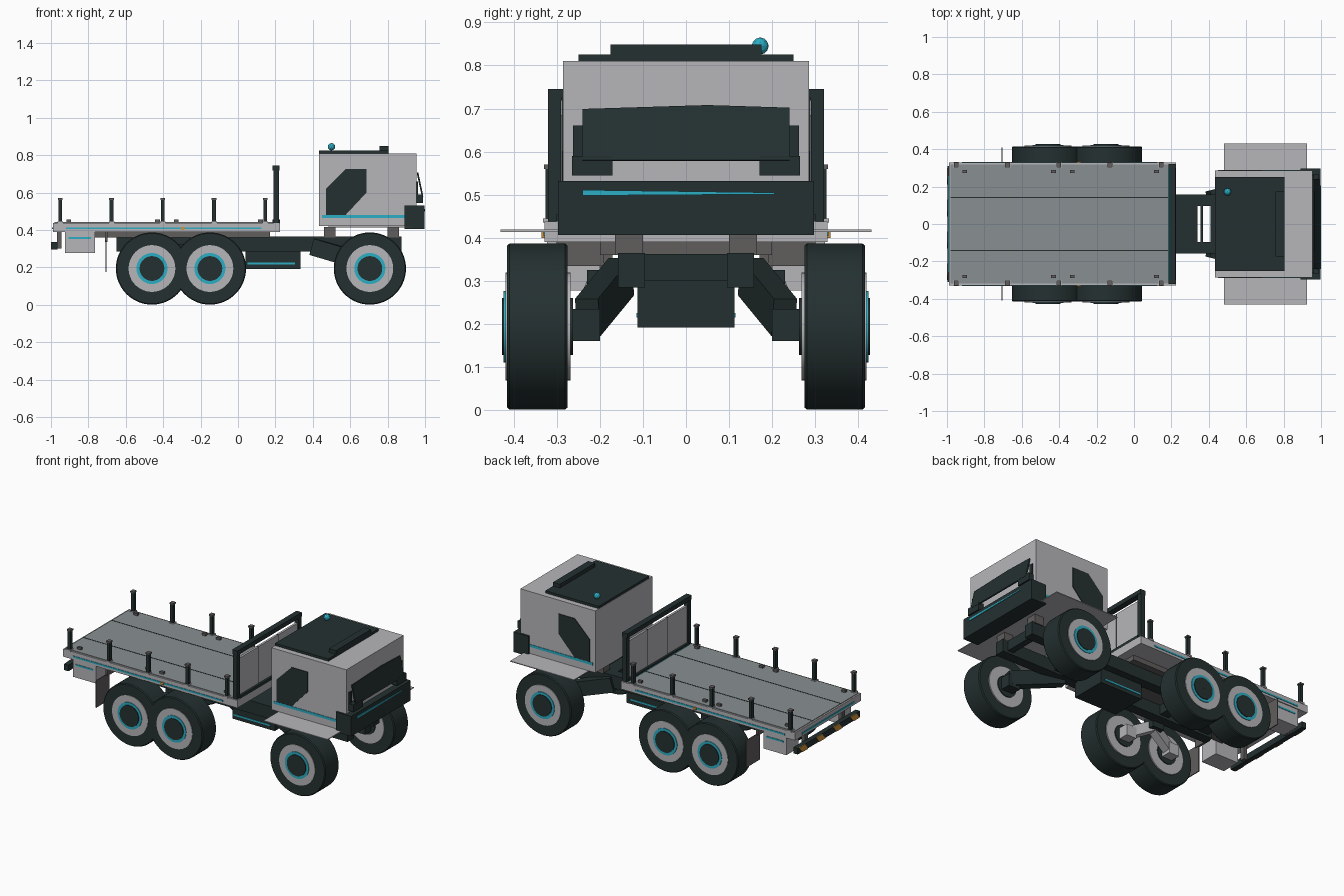
import bpy, bmesh, math
from mathutils import Vector

if "Cube" in bpy.data.objects:
    bpy.data.objects.remove(bpy.data.objects["Cube"])


def material(name, rgb):
    m = bpy.data.materials.new(name)
    m.diffuse_color = (*rgb, 1)
    m.use_nodes = True
    m.node_tree.nodes["Principled BSDF"].inputs["Base Color"].default_value = m.diffuse_color
    return m


LIGHT = material("light_grey_paint", (0.47, 0.47, 0.49))
DECK = material("deck_grey", (0.25, 0.28, 0.29))
DARK = material("dark_green_black", (0.018, 0.030, 0.030))
TEAL = material("teal_trim", (0.025, 0.42, 0.55))
ORANGE = material("orange_marker", (0.65, 0.30, 0.04))
BROWN = material("warm_grey_metal", (0.12, 0.11, 0.11))


def finish(name, bm, mat):
    bmesh.ops.recalc_face_normals(bm, faces=bm.faces)
    me = bpy.data.meshes.new(name)
    bm.to_mesh(me)
    bm.free()
    ob = bpy.data.objects.new(name, me)
    me.materials.append(mat)
    bpy.context.collection.objects.link(ob)
    return ob


def box(name, x, y, z, mat):
    """Box from (min, max) ranges."""
    bm = bmesh.new()
    bmesh.ops.create_cube(bm, size=1)
    for v in bm.verts:
        v.co = [(r[0] + r[1]) / 2 + c * (r[1] - r[0]) for r, c in zip((x, y, z), v.co)]
    return finish(name, bm, mat)


def pair(name, x, y, z, mat):
    """Box on both sides of the vehicle."""
    box(name + "_left", x, y, z, mat)
    box(name + "_right", x, (-y[1], -y[0]), z, mat)


def prism(name, pts, offset, mat):
    """Flat polygon extruded along an offset."""
    bm = bmesh.new()
    f = bm.faces.new([bm.verts.new(p) for p in pts])
    ext = bmesh.ops.extrude_face_region(bm, geom=[f])
    vs = [g for g in ext["geom"] if isinstance(g, bmesh.types.BMVert)]
    bmesh.ops.translate(bm, verts=vs, vec=offset)
    return finish(name, bm, mat)


def beam(name, a, b, width, height, mat):
    """Rectangular bar between two points."""
    a, b = Vector(a), Vector(b)
    d = (b - a).normalized()
    side = d.cross(Vector((0, 0, 1))).normalized() * width / 2
    up = side.cross(d).normalized() * height / 2
    pts = [a + side + up, a - side + up, a - side - up, a + side - up]
    return prism(name, pts, b - a, mat)


def lathe(name, profile, x, z, side, mat, n=48):
    """Closed (radius, distance) profile turned around the wheel axis."""
    bm = bmesh.new()
    rings = []
    for i in range(n):
        t = 2 * math.pi * i / n
        rings.append([bm.verts.new((x + r * math.cos(t), side * y, z + r * math.sin(t)))
                      for r, y in profile])
    m = len(profile)
    for i in range(n):
        p, q = rings[i], rings[(i + 1) % n]
        for j in range(m):
            k = (j + 1) % m
            bm.faces.new((p[j], p[k], q[k], q[j]))
    ob = finish(name, bm, mat)
    bpy.context.view_layer.objects.active = ob
    ob.select_set(True)
    bpy.ops.object.shade_smooth_by_angle(angle=math.radians(30))
    ob.select_set(False)
    return ob


def ring(r0, r1, y0, y1):
    return [(r0, y0), (r1, y0), (r1, y1), (r0, y1)]


# Wheels
for axle, x in (("front", 0.705), ("middle", -0.15), ("rear", -0.46)):
    for side in (-1, 1):
        tag = f"{axle}_{'left' if side > 0 else 'right'}"
        tyre = [(0.12, 0.275), (0.188, 0.275), (0.193, 0.281), (0.193, 0.409),
                (0.188, 0.415), (0.12, 0.415)]
        lathe("tyre_" + tag, tyre, x, 0.194, side, DARK, 64)
        lathe("rim_" + tag, ring(0.001, 0.125, 0.268, 0.419), x, 0.194, side, LIGHT)
        lathe("rim_ring_" + tag, ring(0.06, 0.083, 0.415, 0.423), x, 0.194, side, TEAL)
        lathe("hub_" + tag, ring(0.001, 0.066, 0.262, 0.427), x, 0.194, side, DARK)

# Chassis
pair("chassis_rail", (-0.65, 0.875), (0.095, 0.158), (0.285, 0.365), DARK)
for i, (a, b) in enumerate(((-0.62, -0.55), (-0.33, -0.27), (0.0, 0.34),
                            (0.355, 0.368), (0.41, 0.5), (0.8, 0.84))):
    box(f"cross_member_{i}", (a, b), (-0.1, 0.1), (0.30, 0.362), DARK)
box("under_tank", (0.04, 0.335), (-0.112, 0.112), (0.192, 0.345), DARK)
pair("tank_stripe", (0.05, 0.305), (0.111, 0.115), (0.215, 0.225), TEAL)
pair("cab_mount_front", (0.80, 0.86), (0.1, 0.165), (0.36, 0.415), BROWN)
pair("cab_mount_rear", (0.46, 0.52), (0.1, 0.165), (0.36, 0.415), BROWN)

# Suspension arms and bogie rockers
for side in (-1, 1):
    tag = "left" if side > 0 else "right"
    beam("front_arm_" + tag, (0.40, side * 0.15, 0.31), (0.72, side * 0.228, 0.215),
         0.055, 0.09, DARK)
    box("front_stub_" + tag, (0.665, 0.745), sorted((side * 0.2, side * 0.27)),
        (0.16, 0.235), DARK)
    for axle, x in (("middle", -0.15), ("rear", -0.46)):
        beam(f"rocker_{axle}_{tag}", (-0.305, side * 0.2, 0.28), (x, side * 0.235, 0.195),
             0.05, 0.06, LIGHT)
        box(f"axle_stub_{axle}_{tag}", (x - 0.035, x + 0.035),
            sorted((side * 0.2, side * 0.27)), (0.16, 0.23), LIGHT)
    box("rocker_pivot_" + tag, (-0.345, -0.265), sorted((side * 0.15, side * 0.23)),
        (0.25, 0.325), DARK)

# Load bed
box("bed_subframe", (-0.81, 0.17), (-0.2, 0.2), (0.36, 0.392), BROWN)
box("bed_body", (-0.99, 0.225), (-0.328, 0.328), (0.39, 0.438), LIGHT)
box("bed_deck", (-0.98, 0.185), (-0.318, 0.318), (0.435, 0.442), DECK)
pair("deck_groove", (-0.98, 0.185), (0.138, 0.145), (0.439, 0.443), DARK)
pair("bed_stripe", (-0.92, 0.125), (0.327, 0.331), (0.404, 0.414), TEAL)
pair("side_marker", (-0.305, -0.285), (0.327, 0.335), (0.40, 0.415), ORANGE)
box("bed_rear_stripe", (-0.994, -0.989), (-0.26, 0.26), (0.404, 0.414), TEAL)
box("bed_front_stripe", (0.182, 0.188), (-0.3, 0.3), (0.44, 0.444), TEAL)
for i in range(5):
    x = -0.95 + 0.274 * i
    pair(f"stake_{i}", (x - 0.01, x + 0.01), (0.305, 0.326), (0.41, 0.56), DARK)
    pair(f"stake_cap_{i}", (x - 0.013, x + 0.013), (0.302, 0.329), (0.56, 0.57), BROWN)
    pair(f"stake_socket_{i}", (x - 0.015, x + 0.015), (0.30, 0.332), (0.435, 0.445), LIGHT)
for i, x in enumerate((-0.905, -0.43, -0.33, 0.12)):
    pair(f"lashing_point_{i}", (x - 0.013, x + 0.013), (0.273, 0.29), (0.44, 0.456), BROWN)

# Headboard
pair("headboard_post", (0.19, 0.218), (0.29, 0.32), (0.405, 0.73), DARK)
box("headboard_bar", (0.184, 0.221), (-0.32, 0.32), (0.718, 0.745), DARK)
box("headboard_sill", (0.184, 0.225), (-0.3, 0.3), (0.437, 0.455), DARK)
for i in range(3):
    y = -0.2 + 0.2 * i
    box(f"headboard_panel_{i}", (0.197, 0.211), (y - 0.096, y + 0.096), (0.445, 0.685), LIGHT)
pair("headboard_divider", (0.198, 0.210), (0.094, 0.106), (0.445, 0.685), DARK)

# Rear storage boxes, flaps and striped bumper
pair("storage_box", (-0.925, -0.765), (0.2, 0.322), (0.278, 0.392), LIGHT)
pair("storage_stripe", (-0.905, -0.785), (0.321, 0.325), (0.353, 0.363), TEAL)
pair("mud_flap", (-0.708, -0.702), (0.275, 0.41), (0.175, 0.345), BROWN)
pair("flap_bracket", (-0.712, -0.698), (0.19, 0.3), (0.335, 0.39), BROWN)
box("rear_bumper", (-0.996, -0.965), (-0.31, 0.31), (0.297, 0.335), DARK)
for i in range(4):
    y = -0.30 + 0.17 * i
    prism(f"hazard_stripe_{i}", [(-0.996, y, 0.297), (-0.996, y + 0.06, 0.297),
          (-0.996, y + 0.09, 0.335), (-0.996, y + 0.03, 0.335)], (-0.004, 0, 0), ORANGE)
pair("bumper_bracket", (-0.968, -0.945), (0.17, 0.2), (0.30, 0.392), BROWN)

# Cab
box("cab_body", (0.432, 0.955), (-0.285, 0.285), (0.42, 0.81), LIGHT)
box("fender_plate", (0.48, 0.925), (-0.43, 0.43), (0.414, 0.419), LIGHT)
box("roof_panel", (0.434, 0.805), (-0.25, 0.25), (0.808, 0.825), DARK)
box("roof_light_bar", (0.757, 0.805), (-0.175, 0.175), (0.824, 0.849), DARK)
window = [(0.47, 0.62), (0.575, 0.725), (0.687, 0.725), (0.687, 0.60), (0.575, 0.48), (0.47, 0.48)]
for side in (-1, 1):
    tag = "left" if side > 0 else "right"
    prism("side_window_" + tag, [(x, side * 0.284, z) for x, z in window],
          (0, side * 0.005, 0), DARK)
pair("cab_stripe", (0.45, 0.91), (0.284, 0.288), (0.463, 0.479), TEAL)

# Beacon
bm = bmesh.new()
bmesh.ops.create_icosphere(bm, subdivisions=2, radius=0.02)
bmesh.ops.translate(bm, verts=bm.verts, vec=(0.5, 0.172, 0.845))
finish("beacon", bm, TEAL)

# Sloping windscreen, lamps and front bumper
prism("windscreen", [(0.983, -0.24, 0.578), (0.983, 0.24, 0.578), (0.957, 0.24, 0.70),
                     (0.956, 0.05, 0.706), (0.957, -0.24, 0.697)], (0.008, 0, 0.002), DARK)
pair("lamp_block", (0.953, 0.99), (0.17, 0.265), (0.545, 0.59), DARK)
pair("windscreen_side", (0.953, 0.963), (0.238, 0.262), (0.59, 0.66), DARK)
box("front_bumper", (0.89, 0.996), (-0.297, 0.297), (0.406, 0.532), DARK)
prism("bumper_stripe", [(0.995, -0.24, 0.498), (0.995, 0.205, 0.501), (0.995, 0.205, 0.505),
                        (0.995, -0.24, 0.511)], (0.005, 0, 0), TEAL)
